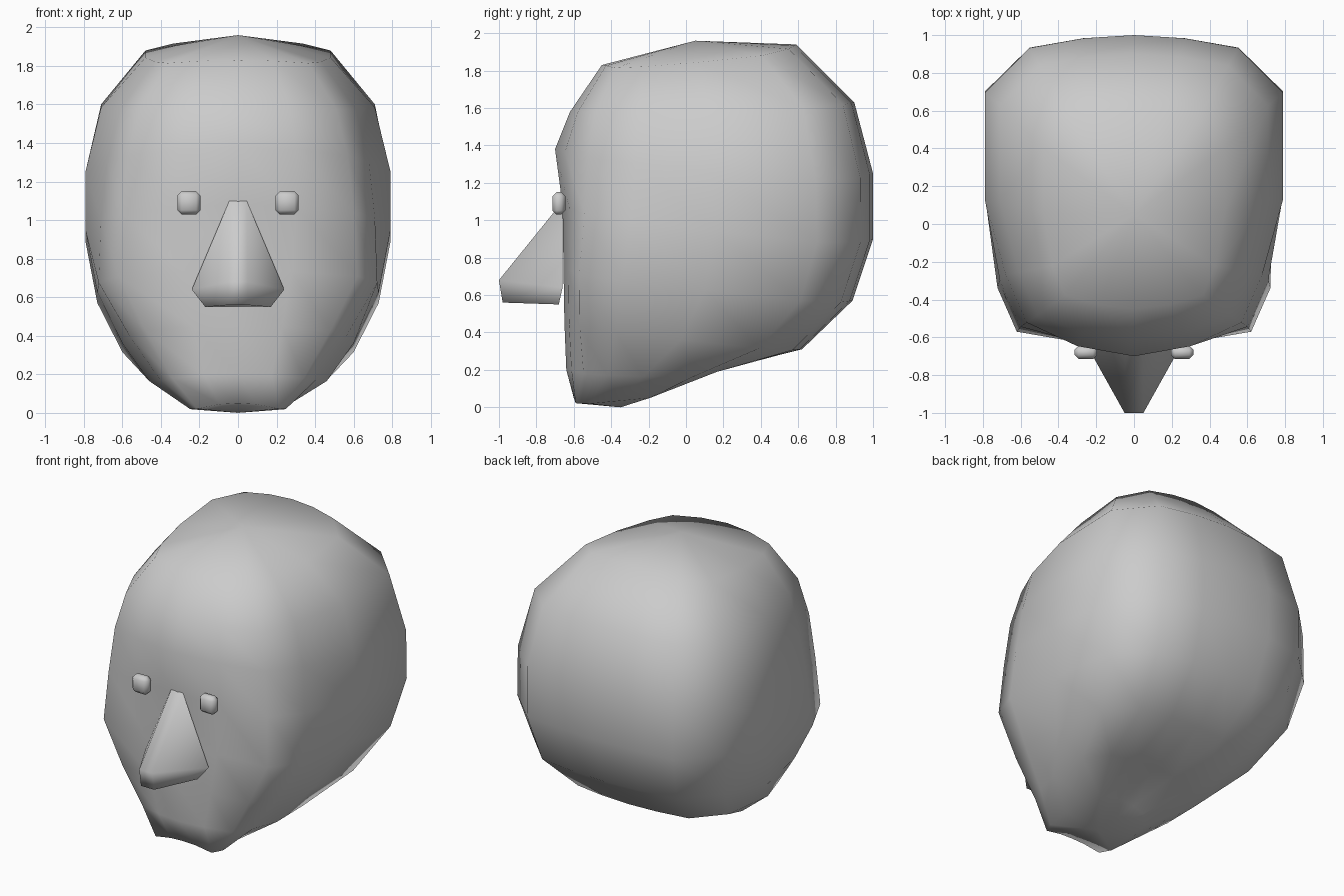
import bpy
import bmesh

cube = bpy.data.objects.get("Cube")
if cube:
    bpy.data.objects.remove(cube, do_unlink=True)

grey = bpy.data.materials.new("plain_grey")
grey.use_nodes = True
GREY = (0.6, 0.6, 0.6, 1)
grey.diffuse_color = GREY
grey.node_tree.nodes["Principled BSDF"].inputs["Base Color"].default_value = GREY


def finish(name, bm):
    """Turn a bmesh into a smooth grey object."""
    bmesh.ops.recalc_face_normals(bm, faces=bm.faces)
    for face in bm.faces:
        face.smooth = True
    mesh = bpy.data.meshes.new(name)
    bm.to_mesh(mesh)
    bm.free()
    mesh.materials.append(grey)
    obj = bpy.data.objects.new(name, mesh)
    bpy.context.collection.objects.link(obj)
    return obj


def outline(u, t):
    """Closed ring as (share of half width, share of depth); u, t place the
    front corner."""
    half = [(0, 0), (.38, t * .3), (u, t), (u + .14, t + .15), (1, .49),
            (1, .82), (.7, .96), (.34, .99), (0, 1)]
    return half + [(-a, b) for a, b in half[-2:0:-1]]


# Head levels: front y, back y, half width, front z, back z, side drop, corner
levels = [
    (-.45, .59, .48, 1.83, 1.94, .04, (.76, .07)),
    (-.62, .90, .71, 1.58, 1.63, .02, (.72, .09)),
    (-.70, 1.0, .79, 1.38, 1.25, .06, (.72, .105)),
    (-.66, 1.0, .79, 1.08, .90, .05, (.76, .07)),
    (-.655, .89, .73, .74, .57, .03, (.85, .055)),
    (-.65, .62, .60, .45, .31, .02, (.80, .065)),
    (-.64, .2, .46, .20, .21, .04, (.74, .11)),
    (-.60, -.1, .25, .05, .10, .04, (.85, .02)),
]

# Head: rings joined by quads, closed at crown and chin
bm = bmesh.new()
rings = []
for front, back, width, z_front, z_back, drop, corner in levels:
    rings.append([bm.verts.new((u * width, front + t * (back - front),
                                z_front + t * (z_back - z_front) - drop * u * u))
                  for u, t in outline(*corner)])
count = len(rings[0])
for upper, lower in zip(rings, rings[1:]):
    for i in range(count):
        j = (i + 1) % count
        bm.faces.new((upper[i], upper[j], lower[j], lower[i]))
for ring, tip in ((rings[0], (0, .05, 1.96)), (rings[-1], (0, -.35, 0))):
    centre = bm.verts.new(tip)
    for i in range(count):
        bm.faces.new((ring[i], ring[(i + 1) % count], centre))
finish("head", bm)

# Nose: wedge with a narrow ridge and a wide base, open where it meets the face
bm = bmesh.new()
sides = []
for side in (1, -1):
    top, wide, low, tip, under = [
        bm.verts.new((side * x, y, z)) for x, y, z in
        ((.045, -.66, 1.1), (.24, -.66, .64), (.17, -.68, .55),
         (.05, -1, .68), (.05, -.98, .56))]
    bm.faces.new((top, wide, tip))
    bm.faces.new((wide, low, under, tip))
    sides.append((top, tip, under, low))
left, right = sides
for i in range(3):
    bm.faces.new((left[i], left[i + 1], right[i + 1], right[i]))
finish("nose", bm)

# Eyes: small blocks with bevelled edges
for name, side in (("left_eye", 1), ("right_eye", -1)):
    bm = bmesh.new()
    bmesh.ops.create_cube(bm, size=1)
    bmesh.ops.scale(bm, vec=(.12, .07, .12), verts=bm.verts)
    bmesh.ops.bevel(bm, geom=bm.edges[:], offset=.022, segments=1,
                    affect='EDGES')
    bmesh.ops.translate(bm, vec=(side * .255, -.68, 1.09), verts=bm.verts)
    finish(name, bm)
